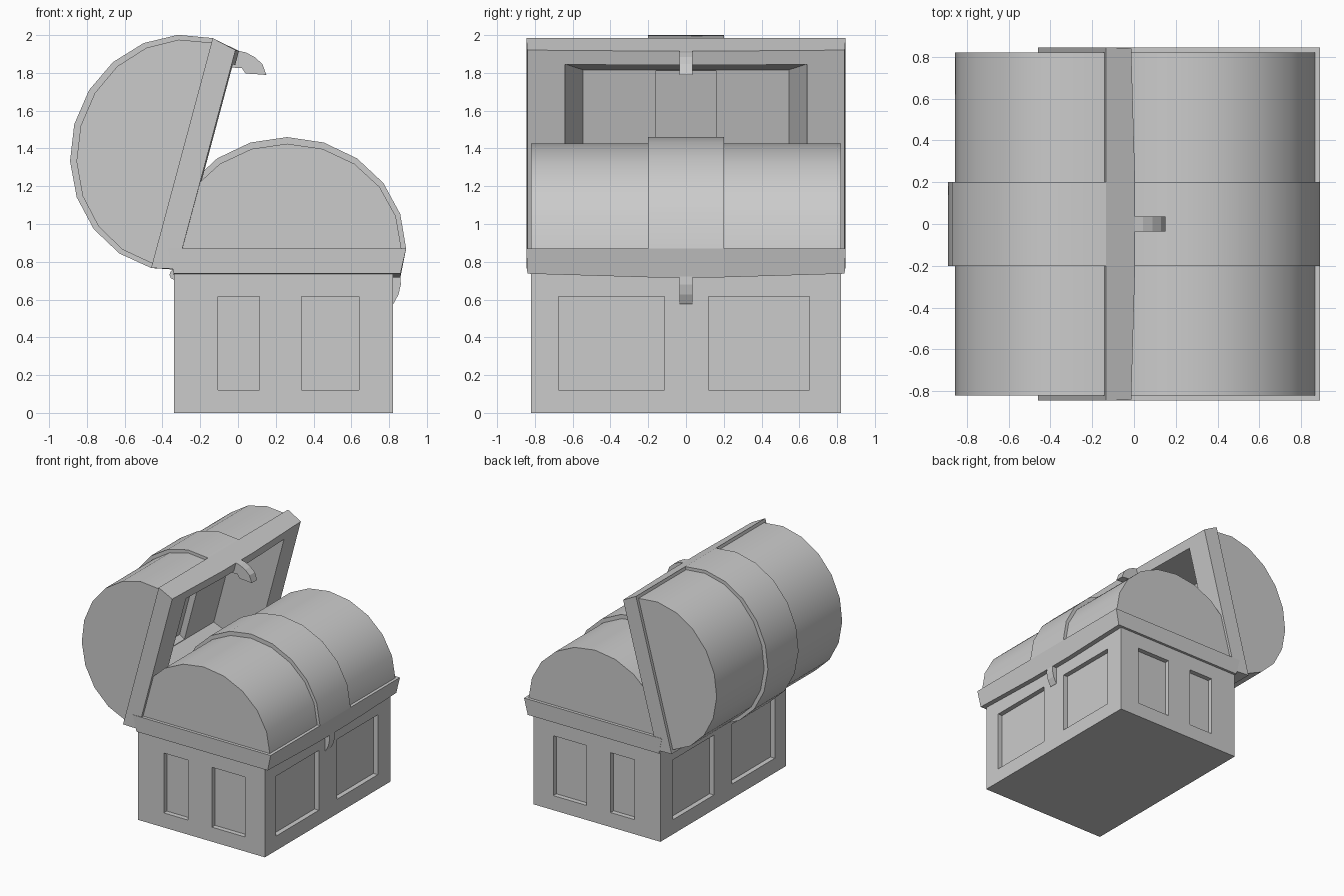
import bpy, bmesh, math
from mathutils import Matrix, Vector

if "Cube" in bpy.data.objects:
    bpy.data.objects.remove(bpy.data.objects["Cube"])


def loft(name, rings, mat=Matrix(), smooth=False):
    """Closed solid skinned through equal-length rings of 3D points."""
    bm = bmesh.new()
    loops = [[bm.verts.new(mat @ Vector(p)) for p in r] for r in rings]
    n = len(loops[0])
    for a, b in zip(loops, loops[1:]):
        for i in range(n):
            j = (i + 1) % n
            bm.faces.new((a[i], a[j], b[j], b[i]))
    bm.faces.new(loops[0])
    bm.faces.new(loops[-1])
    bmesh.ops.recalc_face_normals(bm, faces=bm.faces[:])
    me = bpy.data.meshes.new(name)
    bm.to_mesh(me)
    bm.free()
    ob = bpy.data.objects.new(name, me)
    bpy.context.collection.objects.link(ob)
    if smooth:
        bpy.ops.object.select_all(action='DESELECT')
        ob.select_set(True)
        bpy.context.view_layer.objects.active = ob
        bpy.ops.object.shade_smooth_by_angle(angle=math.radians(30))
    return ob


def extrude(name, profile, y0, y1, mat=Matrix(), smooth=False):
    return loft(name, [[(x, y, z) for x, z in profile] for y in (y0, y1)], mat, smooth)


def box(name, x0, x1, y0, y1, z0, z1):
    return extrude(name, [(x0, z0), (x1, z0), (x1, z1), (x0, z1)], y0, y1)


def rect(x0, x1, y, z):
    return [(x0, -y, z), (x1, -y, z), (x1, y, z), (x0, y, z)]


def cut(ob, cutter):
    cutter.hide_render = True
    cutter.hide_viewport = True
    m = ob.modifiers.new('cut', 'BOOLEAN')
    m.operation = 'DIFFERENCE'
    m.solver = 'EXACT'
    m.object = cutter


def arc(rx, rz, n=10):
    return [(0.26 + rx * math.cos(math.pi * i / n), 0.87 + rz * math.sin(math.pi * i / n))
            for i in range(n + 1)]


# chest body with recessed panels on all four sides
X0, X1, Y, D = -0.34, 0.82, 0.82, 0.04
body = box('chest_body', X0, X1, -Y, Y, 0, 0.75)
for x0, x1 in ((-0.105, 0.115), (0.335, 0.64)):
    for s in (-1, 1):
        a, b = sorted((s * (Y - D), s * (Y + 0.1)))
        cut(body, box('panel_cutter', x0, x1, a, b, 0.12, 0.615))
for y0, y1 in ((-0.675, -0.115), (0.12, 0.655)):
    for xa, xb in ((X1 - D, X1 + 0.1), (X0 - 0.1, X0 + D)):
        cut(body, box('panel_cutter', xa, xb, y0, y1, 0.12, 0.615))


def lid(prefix, mat=Matrix(), hollow=False):
    # flared rim, slightly deeper in the middle
    rim = loft(prefix + '_rim', [
        [(-0.34, yb, zb), (0.86, yb, zb), (0.89, yt, 0.87), (-0.37, yt, 0.87)]
        for yb, yt, zb in ((-0.84, -0.845, 0.737), (-0.2, -0.2, 0.718),
                           (0.2, 0.2, 0.718), (0.84, 0.845, 0.737))], mat)
    # barrel top and raised centre band
    dome = extrude(prefix + '_dome', arc(0.605, 0.555), -0.82, 0.82, mat, True)
    band = extrude(prefix + '_band', arc(0.63, 0.59), -0.2, 0.2, mat, True)
    # curved latch tongue
    extrude(prefix + '_latch', [(0.76, 0.75), (0.86, 0.74), (0.862, 0.68), (0.85, 0.628),
                                (0.825, 0.58), (0.775, 0.545), (0.765, 0.60),
                                (0.754, 0.654), (0.778, 0.681)], -0.035, 0.035, mat)
    if hollow:
        # tapered interior with a deeper middle channel
        wide = loft('hollow_cutter', [rect(-0.26, 0.783, 0.64, 0.65),
                                      rect(-0.26, 0.783, 0.64, 0.74),
                                      rect(-0.14, 0.66, 0.545, 1.08)], mat)
        mid = loft('channel_cutter', [rect(-0.22, 0.74, 0.16, 0.80),
                                      rect(-0.12, 0.64, 0.16, 1.13)], mat)
        for ob in (rim, dome, band):
            cut(ob, wide)
            cut(ob, mid)


# closed lid, plus the same lid swung open at the back
lid('closed_lid')
swing = (Matrix.Translation((-0.46, 0, 0.767)) @ Matrix.Rotation(math.radians(-75), 4, 'Y')
         @ Matrix.Translation((0.37, 0, -0.87)))
lid('open_lid', swing, True)

# back hinges
for i, y in enumerate((-0.6, 0.6)):
    ring = [(-0.335 + 0.028 * math.cos(k * math.pi / 4), 0.732 + 0.028 * math.sin(k * math.pi / 4))
            for k in range(8)]
    extrude('hinge_%d' % i, ring, y - 0.1, y + 0.1)
